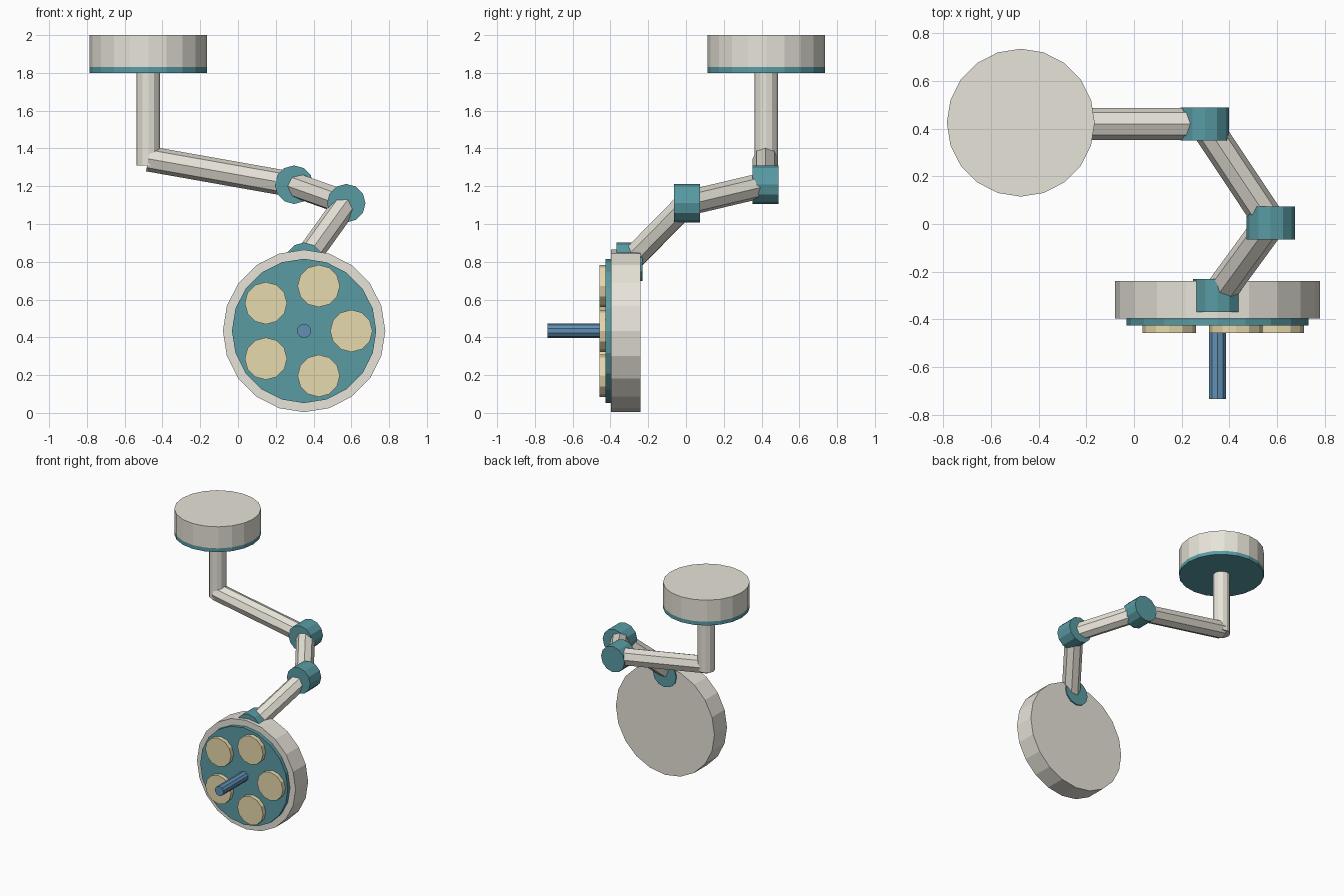
import bpy, bmesh, math
from mathutils import Vector, Matrix

if "Cube" in bpy.data.objects:
    bpy.data.objects.remove(bpy.data.objects["Cube"])


def material(name, rgb):
    m = bpy.data.materials.new(name)
    m.diffuse_color = (*rgb, 1)
    m.use_nodes = True
    m.node_tree.nodes["Principled BSDF"].inputs["Base Color"].default_value = m.diffuse_color
    return m


SHELL = material("warm_grey", (0.80, 0.77, 0.69))
TEAL = material("teal", (0.10, 0.33, 0.37))
CREAM = material("cream", (0.80, 0.70, 0.42))
BLUE = material("blue", (0.12, 0.28, 0.46))


def rod(name, start, end, radius, sides, mat):
    """Flat-shaded capped prism running from start to end."""
    a, b = Vector(start), Vector(end)
    d = b - a
    rot = d.to_track_quat('Z', 'Y').to_matrix().to_4x4()
    bm = bmesh.new()
    bmesh.ops.create_cone(bm, cap_ends=True, segments=sides,
                          radius1=radius, radius2=radius, depth=d.length,
                          matrix=Matrix.Translation((a + b) / 2) @ rot)
    me = bpy.data.meshes.new(name)
    bm.to_mesh(me)
    bm.free()
    me.materials.append(mat)
    ob = bpy.data.objects.new(name, me)
    bpy.context.collection.objects.link(ob)
    return ob


# Ceiling mount and drop tube
MX, MY = -0.475, 0.425
rod("ceiling_mount", (MX, MY, 1.83), (MX, MY, 2.0), 0.31, 20, SHELL)
rod("ceiling_trim", (MX, MY, 1.80), (MX, MY, 1.83), 0.31, 20, TEAL)
rod("drop_tube", (MX, MY, 1.31), (MX, MY, 1.80), 0.063, 12, SHELL)

# Jointed arm
path = [(MX, 0.42, 1.345), (0.297, 0.42, 1.208), (0.573, 0.005, 1.11), (0.35, -0.30, 0.80)]
for i, (a, b) in enumerate(zip(path, path[1:]), 1):
    rod(f"arm_{i}", a, b, 0.067, 8, SHELL)
    x, y, z = b
    rod(f"joint_{i}", (x, y + 0.069, z), (x, y - 0.069, z), 0.102, 12, TEAL)

# Lamp head
HX, HZ = 0.35, 0.434
rod("lamp_head", (HX, -0.24, HZ), (HX, -0.397, HZ), 0.43, 20, SHELL)
rod("lamp_face", (HX, -0.39, HZ), (HX, -0.425, HZ), 0.382, 20, TEAL)
for i in range(5):
    t = math.tau * i / 5
    x, z = HX + 0.25 * math.cos(t), HZ + 0.25 * math.sin(t)
    rod(f"lamp_{i + 1}", (x, -0.42, z), (x, -0.458, z), 0.112, 12, CREAM)
rod("handle", (HX, -0.42, HZ), (HX, -0.733, HZ), 0.038, 10, BLUE)
